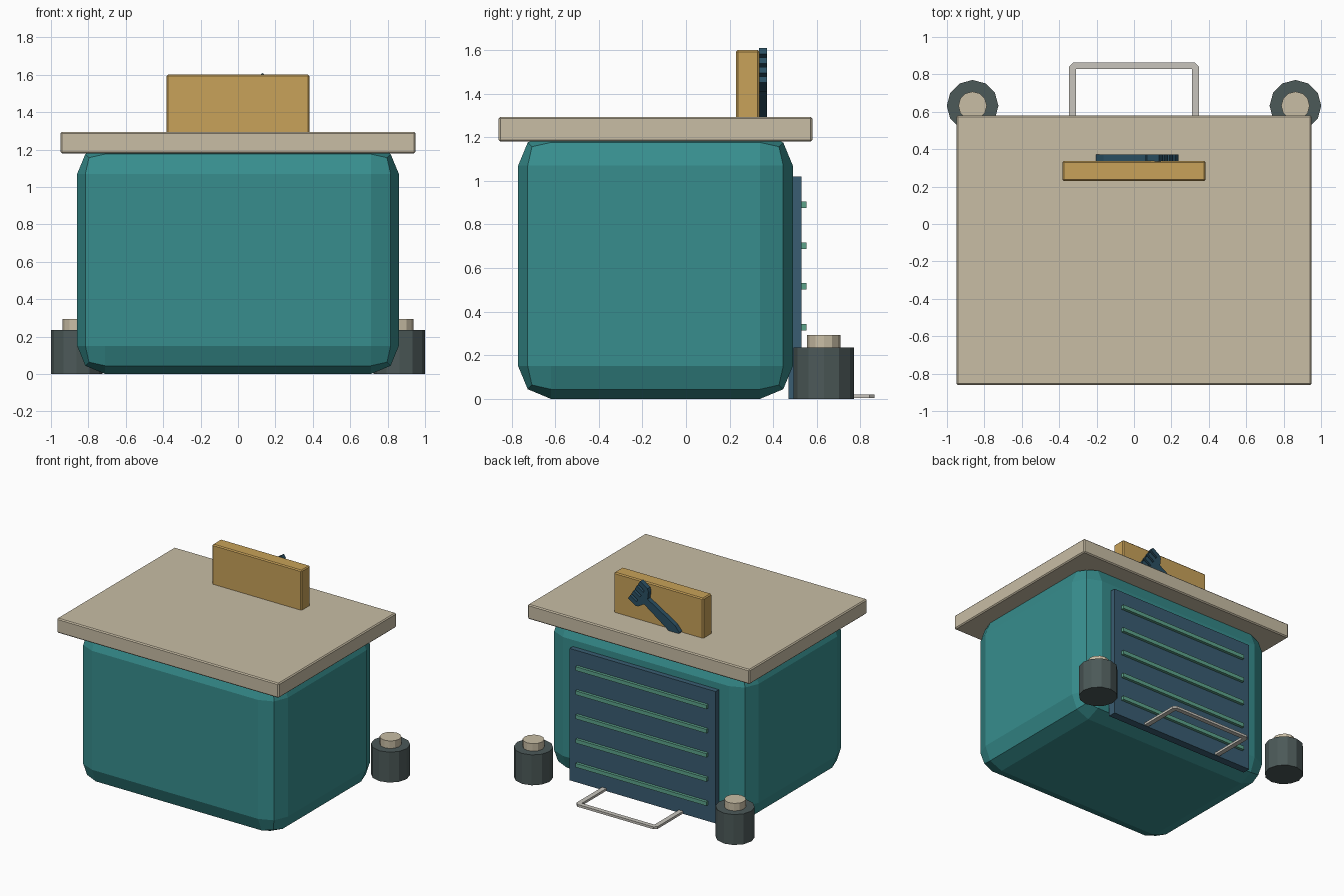
import bpy, bmesh, math
from mathutils import Matrix, Vector

if "Cube" in bpy.data.objects:
    bpy.data.objects.remove(bpy.data.objects["Cube"])


def material(name, rgb):
    m = bpy.data.materials.new(name)
    m.diffuse_color = (*rgb, 1)
    m.use_nodes = True
    m.node_tree.nodes["Principled BSDF"].inputs["Base Color"].default_value = m.diffuse_color
    return m


TEAL = material("teal", (0.038, 0.27, 0.27))
STONE = material("beige stone", (0.58, 0.51, 0.375))
WOOD = material("honey wood", (0.58, 0.36, 0.10))
NAVY = material("slate blue", (0.042, 0.11, 0.17))
GREEN = material("sea green", (0.11, 0.37, 0.26))
IRON = material("dark iron", (0.072, 0.10, 0.098))
SILVER = material("pale metal", (0.58, 0.56, 0.51))
INK = material("deep blue", (0.024, 0.08, 0.125))


def finish(name, bm, mat):
    bmesh.ops.recalc_face_normals(bm, faces=bm.faces)
    mesh = bpy.data.meshes.new(name)
    bm.to_mesh(mesh)
    bm.free()
    mesh.materials.append(mat)
    ob = bpy.data.objects.new(name, mesh)
    bpy.context.collection.objects.link(ob)
    return ob


def box(name, lo, hi, mat, bevel=0, segments=1):
    lo, hi = Vector(lo), Vector(hi)
    bm = bmesh.new()
    bmesh.ops.create_cube(bm, size=1, matrix=Matrix.Translation((lo + hi) / 2)
                          @ Matrix.Diagonal((*(hi - lo), 1)))
    if bevel:
        bmesh.ops.bevel(bm, geom=bm.edges[:], offset=bevel, segments=segments,
                        profile=0.5, affect='EDGES')
    return finish(name, bm, mat)


def cylinder(name, x, y, z0, z1, r, mat, sides=12):
    bm = bmesh.new()
    bmesh.ops.create_cone(bm, cap_ends=True, segments=sides, radius1=r, radius2=r, depth=z1 - z0,
                          matrix=Matrix.Translation((x, y, (z0 + z1) / 2)))
    return finish(name, bm, mat)


def prism(name, outline, vec, mat):
    bm = bmesh.new()
    face = bm.faces.new([bm.verts.new(p) for p in outline])
    ext = bmesh.ops.extrude_face_region(bm, geom=[face])
    bmesh.ops.translate(bm, vec=vec, verts=[v for v in ext["geom"] if isinstance(v, bmesh.types.BMVert)])
    return finish(name, bm, mat)


# Rounded cabinet, worktop and upright sign board
box("cabinet_body", (-0.86, -0.77, 0), (0.86, 0.49, 1.22), TEAL, 0.15, 2)
box("worktop", (-0.95, -0.86, 1.18), (0.95, 0.58, 1.293), STONE, 0.008)
box("sign_board", (-0.383, 0.23, 1.285), (0.383, 0.337, 1.6), WOOD, 0.008)

# Rear panel with horizontal slats
box("rear_panel", (-0.625, 0.47, 0), (0.625, 0.53, 1.02), NAVY)
for i in range(5):
    z = 0.142 + i * 0.187
    box(f"panel_slat_{i + 1}", (-0.56, 0.525, z - 0.015), (0.56, 0.552, z + 0.015), GREEN)

# Posts with caps on both rear corners
for side, x in (("left", -0.863), ("right", 0.863)):
    cylinder(f"{side}_post", x, 0.632, 0, 0.235, 0.138, IRON)
    cylinder(f"{side}_post_cap", x, 0.632, 0.23, 0.293, 0.076, STONE)

# Low U-shaped rail behind the panel
half = [(0.347, 0.50), (0.347, 0.842), (0.325, 0.864)]
inner = [(0.31, 0.50), (0.31, 0.829)]
rail = half + [(-x, y) for x, y in reversed(half)] + [(-x, y) for x, y in inner] + inner[::-1]
prism("rear_rail", [(x, y, 0.003) for x, y in rail], (0, 0, 0.018), SILVER)

# Fork emblem leaning on the back of the board; u runs towards the tines
ANGLE = math.radians(33)
U = Vector((math.cos(ANGLE), 0, math.sin(ANGLE)))
V = Vector((-math.sin(ANGLE), 0, math.cos(ANGLE)))
TIP = Vector((0.185, 0.334, 1.53))
TINES, WIDTH, GAP = 4, 0.19, 0.018
tine = (WIDTH - GAP * (TINES - 1)) / TINES
pts = [(-0.12, -0.028), (-0.095, -0.08), (-0.075, -WIDTH / 2)]
for i in range(TINES):
    v = -WIDTH / 2 + i * (tine + GAP)
    if i:
        pts.append((-0.065, v))
    pts += [(0, v), (0, v + tine)]
    if i < TINES - 1:
        pts.append((-0.065, v + tine))
pts += [(-0.075, WIDTH / 2), (-0.095, 0.08), (-0.12, 0.028),
        (-0.39, 0.038), (-0.45, 0.02), (-0.45, -0.02), (-0.39, -0.038)]
prism("fork_emblem", [TIP + U * u + V * v for u, v in pts], (0, 0.037, 0), INK)
